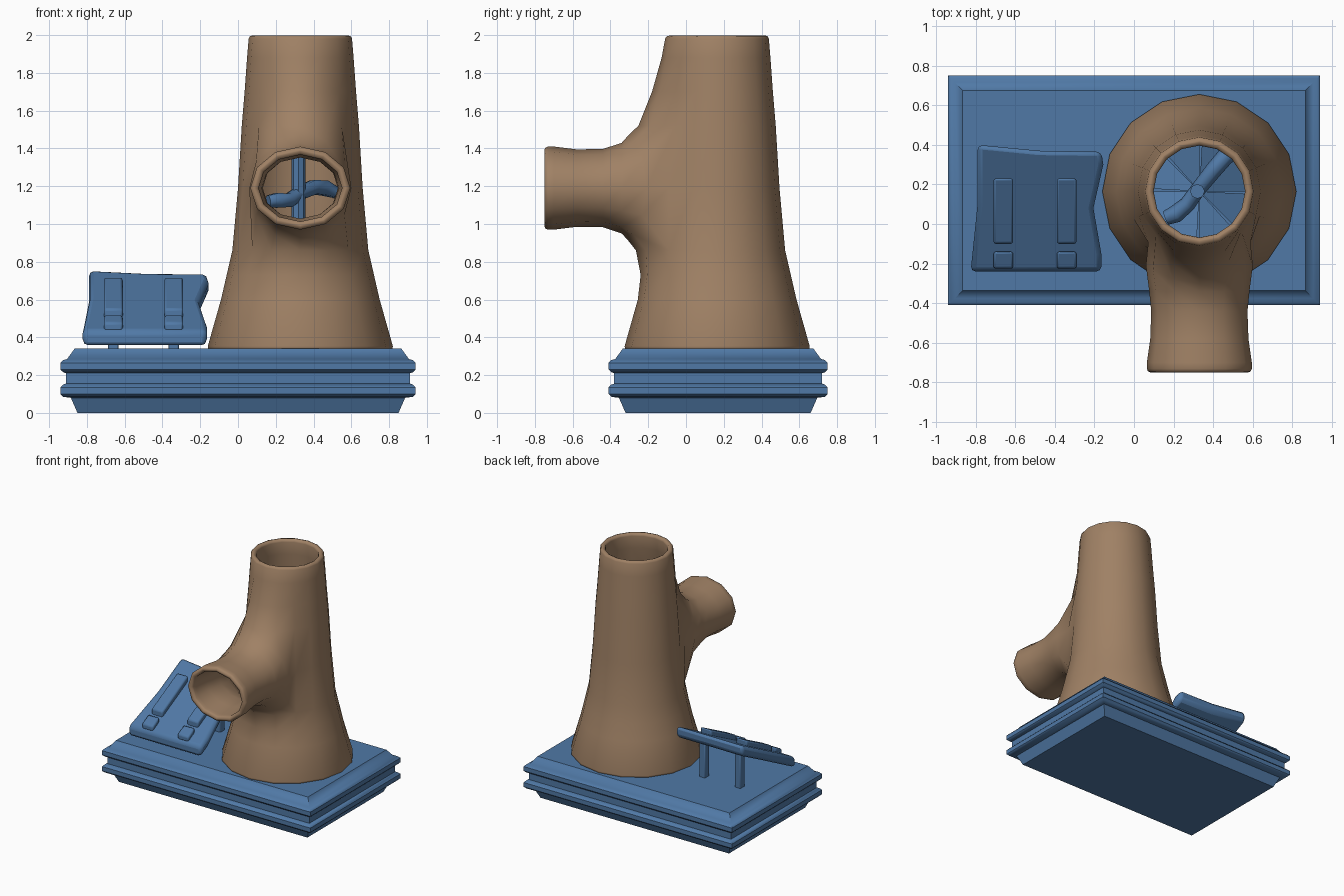
import bpy, bmesh
from math import sin, cos, pi, radians

if "Cube" in bpy.data.objects:
    bpy.data.objects.remove(bpy.data.objects["Cube"])

def material(name, color):
    m = bpy.data.materials.new(name)
    m.diffuse_color = (*color, 1)
    m.use_nodes = True
    m.node_tree.nodes["Principled BSDF"].inputs["Base Color"].default_value = m.diffuse_color
    return m

BROWN = material("brown", (0.35, 0.22, 0.13))
BLUE = material("blue", (0.08, 0.19, 0.38))
CX, CY = 0.33, 0.165  # tower axis

def finish(bm, name, mat, bevel=0, solid=0, segments=2, angle=40):
    bmesh.ops.recalc_face_normals(bm, faces=bm.faces)
    me = bpy.data.meshes.new(name)
    bm.to_mesh(me)
    bm.free()
    me.materials.append(mat)
    me.shade_smooth()
    me.set_sharp_from_angle(angle=radians(angle))
    ob = bpy.data.objects.new(name, me)
    bpy.context.collection.objects.link(ob)
    if solid:
        s = ob.modifiers.new("wall", "SOLIDIFY")
        s.thickness, s.offset, s.use_even_offset = solid, -1, True
    if bevel:
        b = ob.modifiers.new("round", "BEVEL")
        b.width, b.segments, b.limit_method, b.angle_limit = bevel, segments, "ANGLE", radians(50)
    return ob

def bridge(bm, a, b):
    n = len(a)
    for i in range(n):
        bm.faces.new((a[i], a[(i + 1) % n], b[(i + 1) % n], b[i]))

def loft(bm, loops):
    rings = [[bm.verts.new(p) for p in loop] for loop in loops]
    for a, b in zip(rings, rings[1:]):
        bridge(bm, a, b)
    bm.faces.new(rings[0])
    bm.faces.new(rings[-1])

# Moulded rectangular base: (z, inset)
bm = bmesh.new()
prof = [(0, .09), (.08, .055), (.085, .015), (.1, 0), (.135, 0), (.15, .015), (.155, .03),
        (.21, .03), (.215, .015), (.23, 0), (.265, 0), (.28, .015), (.285, .035), (.34, .075)]
loft(bm, [[(sx * (.94 - d), .17 + sy * (.58 - d), z)
           for sx, sy in ((-1, -1), (1, -1), (1, 1), (-1, 1))] for z, d in prof])
finish(bm, "base", BLUE)

# Hollow tower with a front spout: rings of (z, radius, front bulge)
bm = bmesh.new()
N = 16
rows = [(.335, .495, 0), (.60, .42, 0), (.73, .39, .015), (.86, .36, .07), (1.19, .33, 0),
        (1.52, .31, .107), (1.70, .295, .05), (1.88, .282, .012), (2.0, .272, 0)]
grid = []
for z, r, bulge in rows:
    ring = []
    for i in range(N):
        a = 2 * pi * i / N          # a = 0 faces the front
        off = bulge * max(0, cos(2 * a)) if cos(a) > 0 else 0
        if z == 1.19 and i in (2, N - 2):
            off = .035
        ring.append(bm.verts.new((CX + (r + off) * sin(a), CY - (r + off) * cos(a), z)))
    grid.append(ring)
for k in range(len(rows) - 1):
    for i in range(N):
        if k in (3, 4) and i in (14, 15, 0, 1):
            continue                # opening for the spout
        j = (i + 1) % N
        bm.faces.new((grid[k][i], grid[k][j], grid[k + 1][j], grid[k + 1][i]))
bm.verts.remove(grid[4][0])
for i in (15, 1):
    bm.verts.remove(grid[4][i])
loop = ([grid[5][i] for i in (0, 1, 2)] + [grid[4][2]] + [grid[3][i] for i in (2, 1, 0, 15, 14)]
        + [grid[4][14]] + [grid[5][i] for i in (14, 15)])
for y, hw, hh in [(-.25, .27, .285), (-.34, .253, .24), (-.44, .243, .207), (-.58, .248, .205),
                  (-.70, .265, .22), (-.75, .265, .22)]:
    ring = []
    for i in range(12):
        a = 2 * pi * i / 12
        yy = y
        if y == -.25:               # first ring follows the tower's curve
            yy = -.21 - .09 * cos(a) ** 2
        ring.append(bm.verts.new((CX + hw * sin(a), yy, 1.19 + hh * cos(a))))
    bridge(bm, loop, ring)
    loop = ring
finish(bm, "tower_with_spout", BROWN, bevel=.019, solid=.042)

# Sloped console: height measured from the tilted surface
def sloped(name, outline, h0, h1, bevel):
    bm = bmesh.new()
    loft(bm, [[(x, y, .557 + .51 * y + h) for x, y in outline] for h in (h0, h1)])
    return finish(bm, name, BLUE, bevel)

def rect(x0, x1, y0, y1):
    return [(x0, y0), (x1, y0), (x1, y1), (x0, y1)]

sloped("console_panel", [(-.825, -.24), (-.165, -.24), (-.165, -.15), (-.205, .08), (-.155, .30),
                         (-.165, .365), (-.48, .37), (-.79, .40), (-.79, .10)], -.085, 0, .025)
for side, x in (("left", -.66), ("right", -.34)):
    sloped(side + "_slider", rect(x - .05, x + .05, -.10, .23), -.01, .045, .012)
    sloped(side + "_button", rect(x - .05, x + .05, -.225, -.14), -.01, .035, .012)
    bm = bmesh.new()
    loft(bm, [[(px, py, z) for px, py in rect(x - .027, x + .027, .22, .28)] for z in (.33, .63)])
    finish(bm, side + "_console_leg", BLUE, .008)

# Shaft inside the tower
bm = bmesh.new()
loft(bm, [[(CX - .01 + .037 * cos(2 * pi * i / 8), CY + .037 * sin(2 * pi * i / 8), z)
           for i in range(8)] for z in (.33, 1.42)])
finish(bm, "inner_shaft", BLUE)

# Ring of pitched fan blades low on the shaft
bm = bmesh.new()
for b in range(8):
    a0, a1 = 2 * pi * b / 8, 2 * pi * (b + .93) / 8
    loft(bm, [[(CX + r * cos(a), CY + r * sin(a), .82 + dz + h)
               for r, a, dz in ((.03, a0, 0), (.29, a0, 0), (.29, a1, .06), (.03, a1, .02))]
              for h in (0, .015)])
finish(bm, "inner_fan", BLUE)

# Wavy propeller bar
cu = bpy.data.curves.new("propeller", "CURVE")
cu.dimensions = "3D"
cu.bevel_depth, cu.bevel_resolution, cu.use_fill_caps = .045, 1, True
sp = cu.splines.new("POLY")
path = [(.16, .03, 1.12, .8), (.21, .05, 1.125, 1), (.27, .10, 1.125, .9), (.32, .17, 1.16, .85),
        (.40, .27, 1.195, .95), (.46, .34, 1.19, 1), (.52, .37, 1.165, .7)]
sp.points.add(len(path) - 1)
for p, (x, y, z, r) in zip(sp.points, path):
    p.co, p.radius = (x, y, z, 1), r
ob = bpy.data.objects.new("propeller", cu)
bpy.context.collection.objects.link(ob)
cu.materials.append(BLUE)
